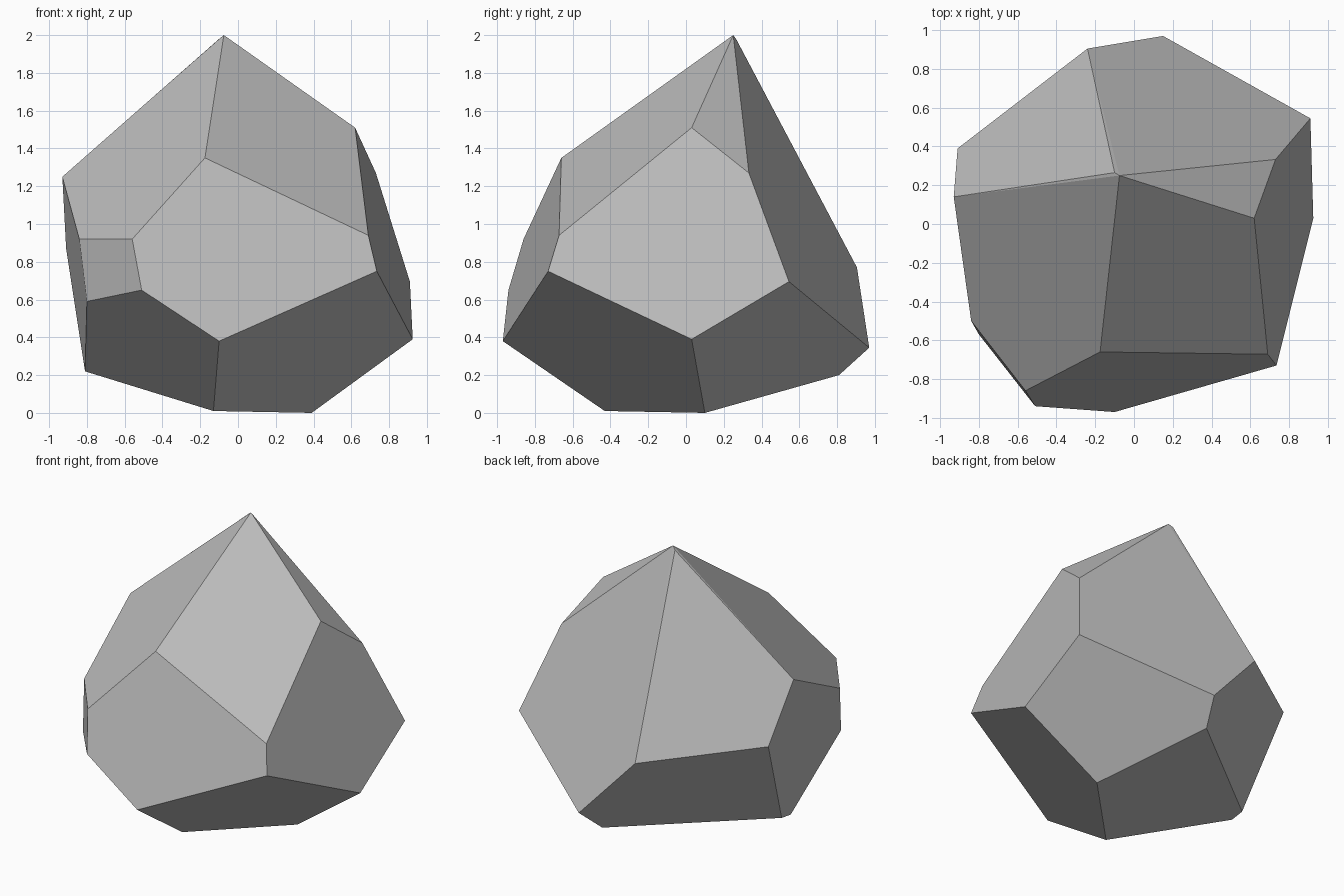
import bpy
import bmesh
import math

cube = bpy.data.objects.get("Cube")
if cube:
    bpy.data.objects.remove(cube, do_unlink=True)

# Corners of the faceted boulder, ring by ring
peak = [(-0.075, 0.25, 2.0), (-0.10, 0.265, 1.98)]
shoulder = [(0.62, 0.03, 1.51), (0.73, 0.333, 1.27), (-0.93, 0.14, 1.25),
            (-0.175, -0.66, 1.35)]
middle = [(-0.84, -0.50, 0.92), (-0.56, -0.86, 0.92), (0.69, -0.672, 0.94),
          (0.735, -0.73, 0.75), (0.91, 0.545, 0.695), (-0.24, 0.905, 0.77),
          (-0.91, 0.39, 0.87)]
lower = [(-0.51, -0.94, 0.65), (-0.80, -0.57, 0.59), (-0.10, -0.97, 0.38),
         (0.925, 0.03, 0.39), (0.15, 0.97, 0.345)]
base = [(-0.81, 0.0, 0.22), (-0.81, 0.10, 0.235), (0.08, 0.81, 0.20),
        (-0.13, -0.43, 0.01), (0.39, 0.10, 0.0)]

# Wrap the corners in a convex hull and merge near-flat triangles into facets
bm = bmesh.new()
for corner in peak + shoulder + middle + lower + base:
    bm.verts.new(corner)
bmesh.ops.convex_hull(bm, input=bm.verts)
bmesh.ops.dissolve_limit(bm, angle_limit=math.radians(5),
                         verts=bm.verts, edges=bm.edges)
bmesh.ops.recalc_face_normals(bm, faces=bm.faces)
mesh = bpy.data.meshes.new("boulder")
bm.to_mesh(mesh)
bm.free()

# Plain stone colour
stone = bpy.data.materials.new("stone_grey")
stone.use_nodes = True
grey = (0.5, 0.5, 0.5, 1.0)
stone.diffuse_color = grey
stone.node_tree.nodes["Principled BSDF"].inputs["Base Color"].default_value = grey
mesh.materials.append(stone)

boulder = bpy.data.objects.new("boulder", mesh)
bpy.context.collection.objects.link(boulder)
